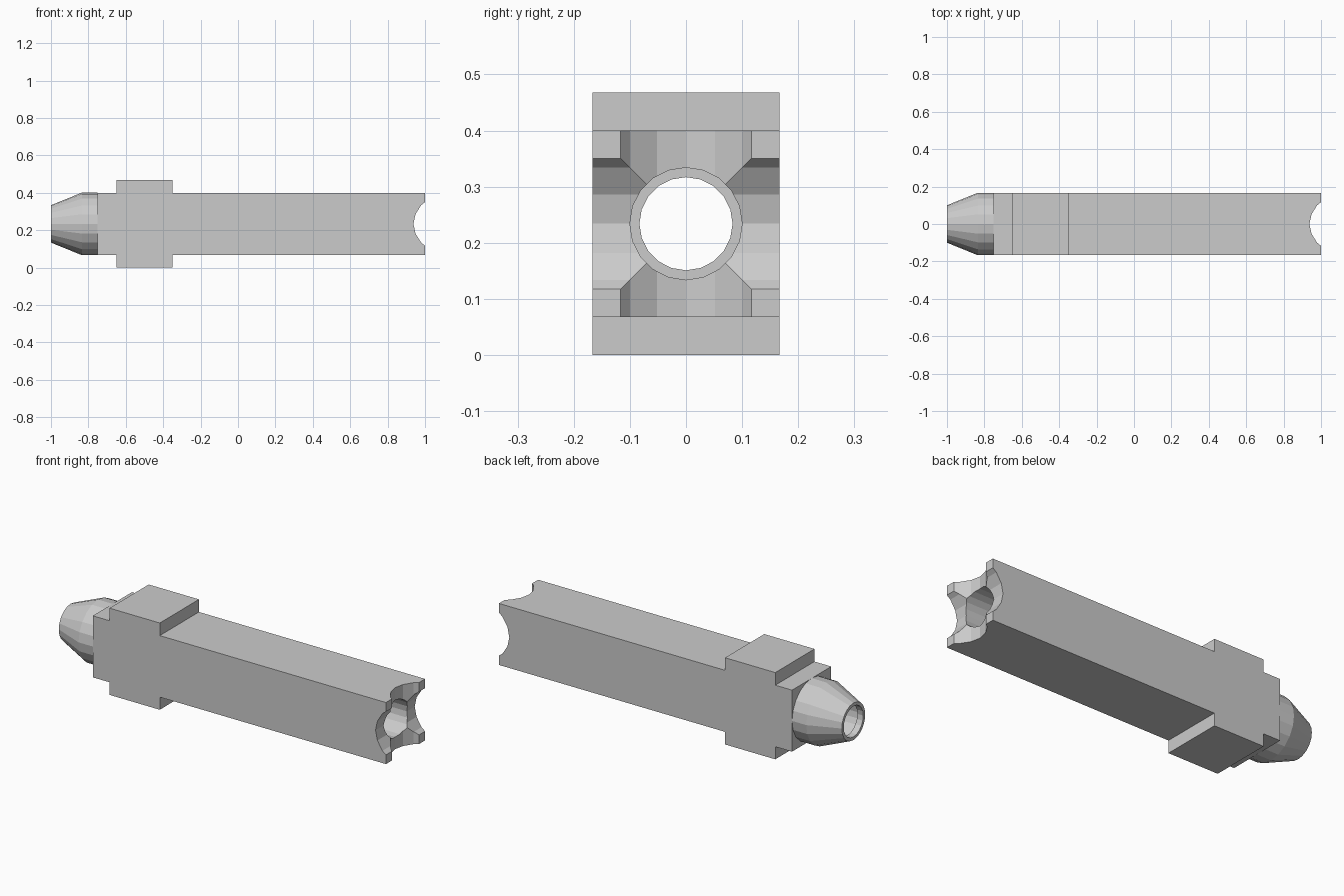
import bpy, bmesh, math

if "Cube" in bpy.data.objects:
    bpy.data.objects.remove(bpy.data.objects["Cube"])

SIDES = 20
ZC = 0.234      # height of the bore axis
HALF = 0.167    # half thickness of the bar


def finish(name, bm):
    bmesh.ops.recalc_face_normals(bm, faces=bm.faces[:])
    mesh = bpy.data.meshes.new(name)
    bm.to_mesh(mesh)
    bm.free()
    obj = bpy.data.objects.new(name, mesh)
    bpy.context.collection.objects.link(obj)
    return obj


def prism(name, pts, half, place):
    """Extrude a 2D outline from -half to +half; place maps (a, b, t) to xyz."""
    bm = bmesh.new()
    ends = [[bm.verts.new(place(a, b, t)) for a, b in pts] for t in (-half, half)]
    for ring in ends:
        bm.faces.new(ring)
    n = len(pts)
    for i in range(n):
        j = (i + 1) % n
        bm.faces.new((ends[0][i], ends[0][j], ends[1][j], ends[1][i]))
    return finish(name, bm)


def lathe(name, profile, capped=False):
    """Revolve (x, radius) points about the bore axis."""
    bm = bmesh.new()
    rings = []
    for x, r in profile:
        rings.append([bm.verts.new((x, r * math.cos(k * math.tau / SIDES),
                                    ZC + r * math.sin(k * math.tau / SIDES)))
                      for k in range(SIDES)])
    for a, b in zip(rings, rings[1:]):
        for k in range(SIDES):
            m = (k + 1) % SIDES
            bm.faces.new((a[k], a[m], b[m], b[k]))
    if capped:
        bm.faces.new(rings[0])
        bm.faces.new(rings[-1])
    return finish(name, bm)


def cut(target, cutter):
    mod = target.modifiers.new("cut", 'BOOLEAN')
    mod.operation = 'DIFFERENCE'
    mod.solver = 'EXACT'
    mod.object = cutter
    bpy.context.view_layer.objects.active = target
    bpy.ops.object.modifier_apply(modifier=mod.name)
    bpy.data.objects.remove(cutter, do_unlink=True)


# Bar with the raised collar above and below
upper = [(-0.75, 0.166), (-0.65, 0.166), (-0.65, 0.234), (-0.35, 0.234),
         (-0.35, 0.166), (1.0, 0.166)]
outline = upper + [(x, -z) for x, z in reversed(upper)]
body = prism("body", outline, HALF, lambda a, b, t: (a, t, ZC + b))

# Crossed rounded notches in the right end
side = [(0.949, 0.052), (0.979, 0.1), (1.0, 0.1165), (1.021, 0.133), (1.1, 0.133)]
notch = [(0.938, 0.0)] + side + [(x, -w) for x, w in reversed(side)]
cut(body, prism("notch_across", notch, 0.4, lambda a, b, t: (a, t, ZC + b)))
cut(body, prism("notch_upright", notch, 0.4, lambda a, b, t: (a, b, ZC + t)))

# Bore through the bar
cut(body, lathe("bore", [(-0.9, 0.1), (1.2, 0.1)], capped=True))

# Hollow tapered nose with a narrow inner lip at its tip
lathe("nose", [(-0.75, 0.1), (-0.965, 0.1), (-0.965, 0.083), (-1.0, 0.083),
               (-1.0, 0.1), (-0.835, HALF), (-0.75, HALF)])
